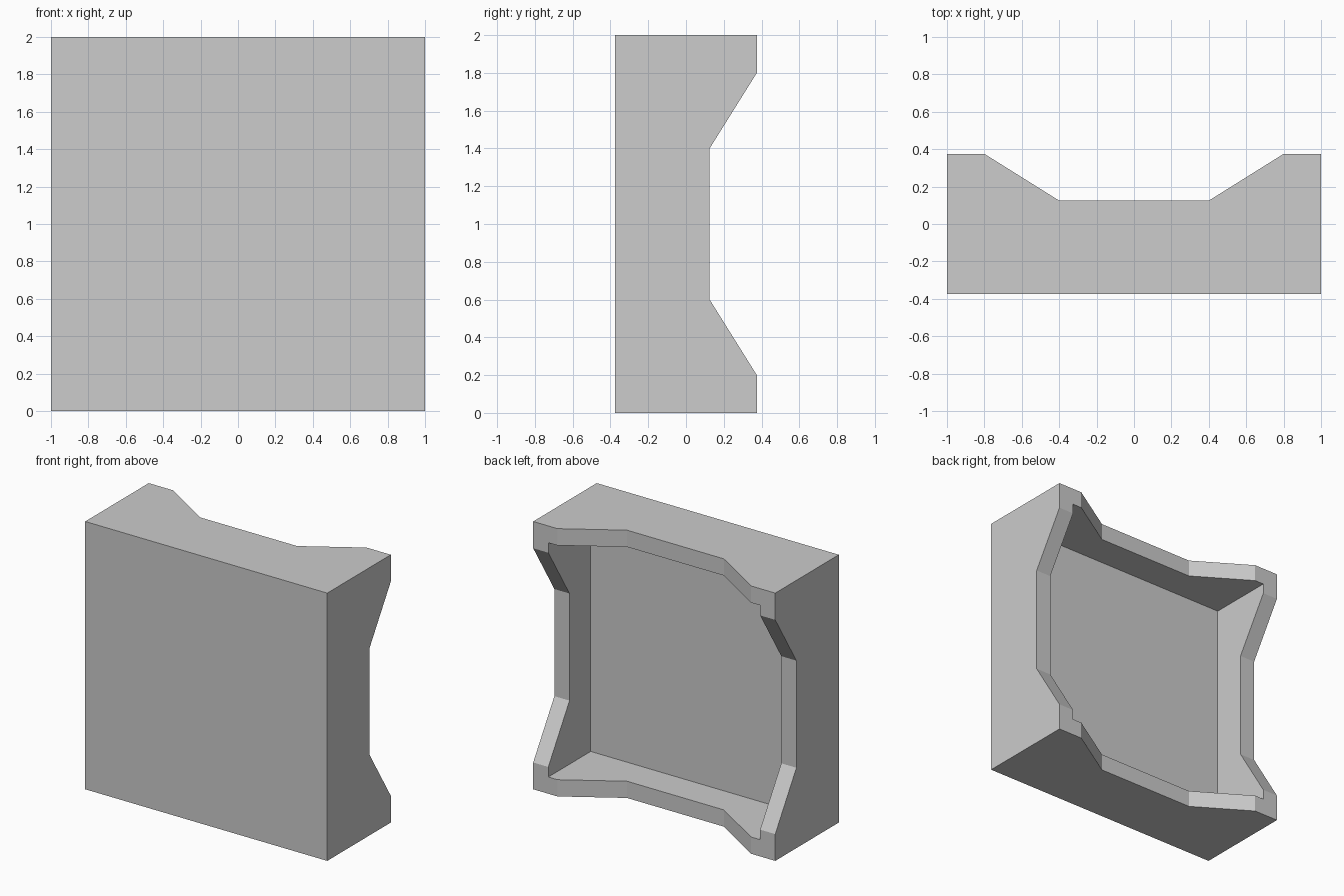
import bpy
from mathutils import Matrix, Vector

default = bpy.data.objects.get("Cube")
if default:
    bpy.data.objects.remove(default, do_unlink=True)

HALF, DEPTH = 1.0, 0.375      # half width and half depth of the tray
WALL, FLOOR = 0.125, -0.125   # wall thickness, y of the recessed floor
CENTRE = Vector((0, 0, HALF))

grey = bpy.data.materials.new("light_grey")
grey.use_nodes = True
colour = (0.604, 0.604, 0.604, 1)
grey.diffuse_color = colour
grey.node_tree.nodes["Principled BSDF"].inputs["Base Color"].default_value = colour


def prism(name, profile, half_length, turn=0):
    """Extrude a (y, z) profile along x, then turn it about the y axis."""
    n = len(profile)
    verts = [(x, y, z) for x in (-half_length, half_length) for y, z in profile]
    faces = [tuple(range(n))[::-1], tuple(range(n, 2 * n))]
    faces += [(i, (i + 1) % n, (i + 1) % n + n, i + n) for i in range(n)]
    mesh = bpy.data.meshes.new(name)
    mesh.from_pydata(verts, [], faces)
    mesh.transform(Matrix.Translation(CENTRE) @ Matrix.Rotation(turn, 4, "Y"))
    mesh.materials.append(grey)
    obj = bpy.data.objects.new(name, mesh)
    bpy.context.collection.objects.link(obj)
    return obj


def block(name, half, y0, y1):
    return prism(name, [(y0, -half), (y1, -half), (y1, half), (y0, half)], half)


def cut(target, cutter):
    mod = target.modifiers.new("cut", "BOOLEAN")
    mod.operation, mod.solver, mod.object = "DIFFERENCE", "EXACT", cutter
    cutter.hide_render = True
    bpy.context.view_layer.objects.active = target
    bpy.ops.object.modifier_apply(modifier=mod.name)
    bpy.data.objects.remove(cutter, do_unlink=True)


# Square tray, open at the back
tray = block("open_tray", HALF, -DEPTH, DEPTH)
cut(tray, block("cavity_cutter", HALF - WALL, FLOOR, 2 * DEPTH))

# Sloped dips in the rims of all four walls, carried past the rim along the slope
dip = [(0.125, -0.4), (0.625, -1.2), (0.625, 1.2), (0.125, 0.4)]
for turn in (0, 1.5707963):
    cut(tray, prism("dip_cutter", dip, 1.5 * HALF, turn))
